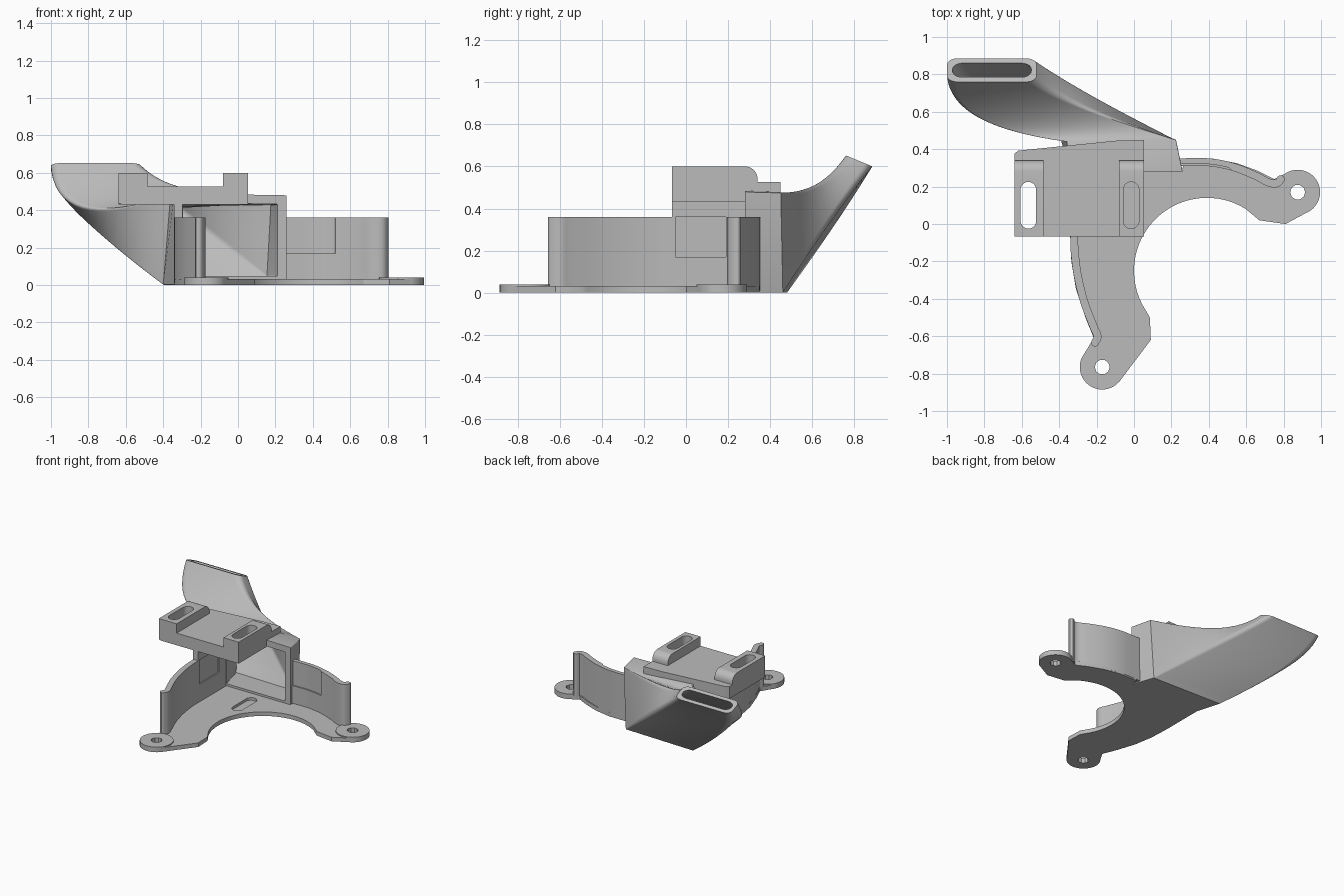
import bpy, bmesh, math
from mathutils import Vector

if "Cube" in bpy.data.objects:
    bpy.data.objects.remove(bpy.data.objects["Cube"], do_unlink=True)

grey = bpy.data.materials.new("plain grey")
grey.use_nodes = True
colour = (0.5, 0.5, 0.5, 1)
grey.diffuse_color = colour
grey.node_tree.nodes["Principled BSDF"].inputs["Base Color"].default_value = colour


def finish(name, bm):
    bmesh.ops.recalc_face_normals(bm, faces=bm.faces)
    mesh = bpy.data.meshes.new(name)
    bm.to_mesh(mesh)
    bm.free()
    mesh.materials.append(grey)
    ob = bpy.data.objects.new(name, mesh)
    bpy.context.collection.objects.link(ob)
    return ob


def prism(name, pts, lo, hi, axis="z"):
    """Extrude a flat outline along z, or a y-z outline along x."""
    bm = bmesh.new()
    place = (lambda p, h: (p[0], p[1], h)) if axis == "z" else (lambda p, h: (h, p[0], p[1]))
    a = [bm.verts.new(place(p, lo)) for p in pts]
    b = [bm.verts.new(place(p, hi)) for p in pts]
    bm.faces.new(a)
    bm.faces.new(b)
    for i in range(len(pts)):
        j = (i + 1) % len(pts)
        bm.faces.new((a[i], a[j], b[j], b[i]))
    return finish(name, bm)


def arc(cx, cy, r, start, end, n):
    angles = [math.radians(start + (end - start) * i / n) for i in range(n + 1)]
    return [(cx + r * math.cos(a), cy + r * math.sin(a)) for a in angles]


def stadium(cx, y0, y1, r):
    return arc(cx, y1 - r, r, 0, 180, 10) + arc(cx, y0 + r, r, 180, 360, 10)


def cut(ob, cutter):
    mod = ob.modifiers.new("cut", "BOOLEAN")
    mod.operation = "DIFFERENCE"
    mod.solver = "EXACT"
    mod.object = cutter
    bpy.context.view_layer.objects.active = ob
    bpy.ops.object.modifier_apply(modifier=mod.name)
    bpy.data.objects.remove(cutter, do_unlink=True)


def spline(pts, n=5):
    """Smooth path through the given points."""
    p = [Vector(q) for q in pts]
    p = [2 * p[0] - p[1]] + p + [2 * p[-1] - p[-2]]
    out = []
    for a, b, c, d in zip(p, p[1:], p[2:], p[3:]):
        for k in range(n):
            t = k / n
            out.append(b + (c - a) * t / 2 + (a - 2.5 * b + 2 * c - d / 2) * t * t
                       + (1.5 * (b - c) + (d - a) / 2) * t ** 3)
    return out + [p[-2]]


def band(path, off_a, off_b):
    """Outline of a strip between two offsets of a path, with a rounded end."""
    left, right = [], []
    for i, p in enumerate(path):
        d = (path[min(i + 1, len(path) - 1)] - path[max(i - 1, 0)]).normalized()
        side = Vector((-d.y, d.x))
        left.append(p + side * off_a)
        right.append(p + side * off_b)
    mid, rad = (left[-1] + right[-1]) / 2, (left[-1] - right[-1]) / 2
    ahead = Vector((rad.y, -rad.x))
    cap = [mid + rad * math.cos(a) + ahead * math.sin(a)
           for a in (math.pi * k / 6 for k in range(1, 6))]
    return left + cap + right[::-1]


# Base plate with a blind slot and screw holes
pads = [(0.875, 0.17), (-0.17, -0.765)]
outline = [(0.94, 0.07), (0.81, 0.0), (0.67, 0.02)]
outline += arc(0.39, -0.25, 0.39, 58, 214, 28)
outline += [(0.085, -0.5), (0.09, -0.62), (-0.08, -0.845), (-0.27, -0.70), (-0.215, -0.61),
            (-0.26, -0.5), (-0.31, -0.35), (-0.335, -0.2), (-0.342, -0.05), (-0.342, 0.3),
            (0.26, 0.3), (0.27, 0.35), (0.42, 0.35), (0.55, 0.325), (0.66, 0.285),
            (0.75, 0.24), (0.81, 0.27), (0.9, 0.25)]
base = prism("base_plate", outline, 0, 0.032)
cut(base, prism("slot_cutter", stadium(-0.015, -0.025, 0.225, 0.042), 0.012, 0.1))
for i, (x, y) in enumerate(pads):
    pad = prism("screw_pad_%d" % (i + 1), arc(x, y, 0.12, 0, 351, 39), 0, 0.04)
    for part in (base, pad):
        cut(part, prism("hole_cutter", arc(x, y, 0.04, 0, 324, 9), -0.1, 0.1))

# Curved fan walls with hooked ends and a shallow recess on the inner face
back_path = spline([(0.24, 0.33), (0.4, 0.33), (0.53, 0.305), (0.65, 0.258), (0.72, 0.222),
                    (0.765, 0.218), (0.785, 0.24)])
side_path = spline([(-0.32, -0.06), (-0.317, -0.15), (-0.3, -0.28), (-0.265, -0.42),
                    (-0.215, -0.55), (-0.195, -0.6), (-0.208, -0.635)])
back_wall = prism("back_fan_wall", band(back_path, 0.021, -0.021), 0.01, 0.36)
cut(back_wall, prism("recess_cutter", band(back_path[:10], -0.01, -0.06), 0.17, 0.5))
prism("side_fan_wall", band(side_path, 0.021, -0.021), 0.01, 0.36)

# Straight wall carrying the mounting plate
support = prism("support_wall", [(-0.342, -0.067), (-0.298, -0.067), (-0.298, 0.3),
                                 (-0.342, 0.3)], 0.005, 0.45)
cut(support, prism("recess_cutter", [(-0.308, -0.05), (-0.2, -0.05), (-0.2, 0.19),
                                     (-0.308, 0.19)], 0.17, 0.36))

# Mounting plate with two raised slotted blocks
plate = prism("mounting_plate", [(-0.625, -0.067), (0.053, -0.067), (0.053, 0.45), (-0.1, 0.445),
                                 (-0.62, 0.392), (-0.64, 0.375), (-0.64, -0.05)], 0.432, 0.527)
side_profile = [(-0.067, 0.435), (-0.067, 0.6)] + arc(0.28, 0.54, 0.06, 90, 0, 8) + [(0.34, 0.435)]
for name, x0, x1, cx in (("outer_block", -0.64, -0.485, -0.565),
                         ("inner_block", -0.08, 0.053, -0.015)):
    block = prism(name, side_profile, x0, x1, "x")
    for part in (plate, block):
        cut(part, prism("slot_cutter", stadium(cx, -0.025, 0.225, 0.042), 0.3, 0.8))

# Hollow air duct: corners run bottom outer, bottom inner, top inner, top outer
mouth = [(-0.342, 0.28, 0), (0.26, 0.28, 0), (0.26, 0.28, 0.48), (-0.342, 0.28, 0.49)]
bend = [(-0.4, 0.48, 0), (0.2, 0.46, 0), (0.225, 0.45, 0.475), (-0.36, 0.44, 0.485)]
middle = [(-0.82, 0.72, 0.34), (-0.2, 0.68, 0.33), (-0.25, 0.62, 0.52), (-0.84, 0.56, 0.42)]
outlet = [(-1, 0.885, 0.6), (-0.52, 0.885, 0.6), (-0.52, 0.76, 0.652), (-1, 0.76, 0.652)]
mouth, bend, middle, outlet = [[Vector(c) for c in s] for s in (mouth, bend, middle, outlet)]


def section(corners, t, inset):
    """Rounded ring inside four corners; rounding grows along the duct."""
    mu, mv = ((0.08 - 0.02 * t, 0.1 + 0.1 * t) if inset else (0, 0))
    fu, fv = 0.01 + 0.1 * t, 0.01 + 0.27 * t
    ring = []
    for start, cu, cv in ((180, mu + fu, mv + fv), (270, 1 - mu - fu, mv + fv),
                          (0, 1 - mu - fu, 1 - mv - fv), (90, mu + fu, 1 - mv - fv)):
        for k in range(7):
            a = math.radians(start + 15 * k)
            u, v = cu + fu * math.cos(a), cv + fv * math.sin(a)
            low = corners[0].lerp(corners[1], u)
            high = corners[3].lerp(corners[2], u)
            ring.append(low.lerp(high, v))
    return ring


stations = [(mouth, 0)]
steps = 16
for i in range(steps + 1):
    t = i / steps
    wa, wb, wc = (1 - t) * (1 - 2 * t), 4 * t * (1 - t), t * (2 * t - 1)
    stations.append(([a * wa + b * wb + c * wc for a, b, c in zip(bend, middle, outlet)], t))
bm = bmesh.new()
shells = [[[bm.verts.new(p) for p in section(c, t, inset)] for c, t in stations]
          for inset in (False, True)]
loops = shells[0] + shells[1][::-1]
for a, b in zip(loops, loops[1:] + loops[:1]):
    for i in range(len(a)):
        j = (i + 1) % len(a)
        bm.faces.new((a[i], a[j], b[j], b[i]))
finish("air_duct", bm)

# Smooth the curved sides and keep the edges sharp
for ob in bpy.context.collection.objects:
    if ob.type == "MESH" and ob.data.materials and ob.data.materials[0] == grey:
        bpy.ops.object.select_all(action="DESELECT")
        ob.select_set(True)
        bpy.context.view_layer.objects.active = ob
        bpy.ops.object.shade_smooth_by_angle(angle=math.radians(30))
